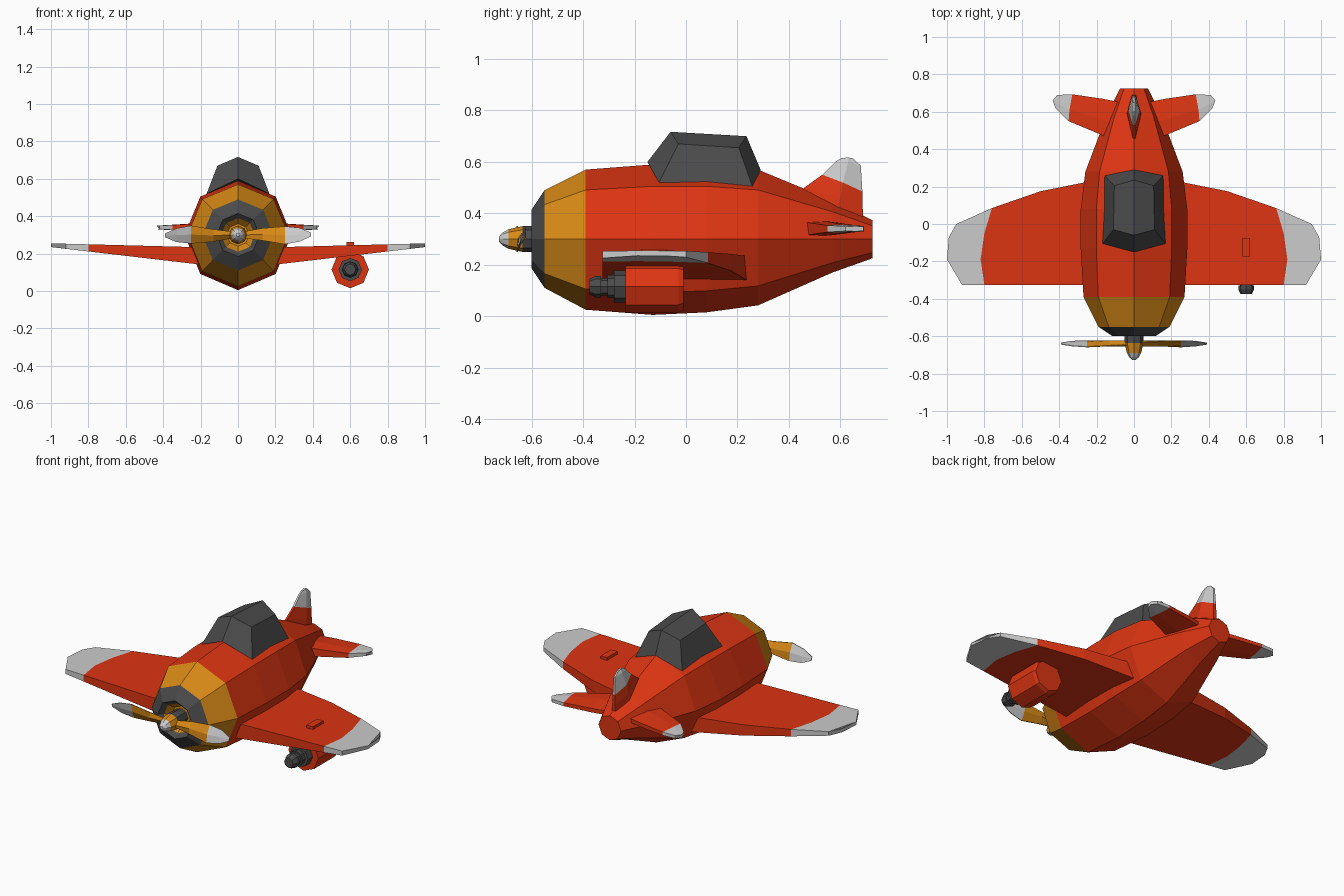
import bpy, bmesh, math

if "Cube" in bpy.data.objects:
    bpy.data.objects.remove(bpy.data.objects["Cube"])


def colour(name, r, g, b):
    m = bpy.data.materials.new(name)
    m.diffuse_color = (r, g, b, 1)
    m.use_nodes = True
    m.node_tree.nodes["Principled BSDF"].inputs["Base Color"].default_value = m.diffuse_color
    return m


RED = colour("red_paint", 0.72, 0.035, 0.006)
ORANGE = colour("orange_paint", 0.68, 0.25, 0.008)
DARK = colour("dark_grey", 0.07, 0.07, 0.07)
LIGHT = colour("light_grey", 0.6, 0.6, 0.6)


def loft(name, ring_sets, mats):
    """Skin each list of rings; mats holds one material per band between rings."""
    me = bpy.data.meshes.new(name)
    slots = list(dict.fromkeys(mats))
    for m in slots:
        me.materials.append(m)
    bm = bmesh.new()
    for rings in ring_sets:
        vs = [[bm.verts.new(p) for p in ring] for ring in rings]
        n = len(vs[0])
        for a, b, m in zip(vs, vs[1:], mats):
            for i in range(n):
                j = (i + 1) % n
                bm.faces.new((a[i], a[j], b[j], b[i])).material_index = slots.index(m)
        bm.faces.new(vs[0]).material_index = slots.index(mats[0])
        bm.faces.new(vs[-1]).material_index = slots.index(mats[-1])
    bmesh.ops.recalc_face_normals(bm, faces=bm.faces)
    bm.to_mesh(me)
    bm.free()
    ob = bpy.data.objects.new(name, me)
    bpy.context.collection.objects.link(ob)
    return ob


def octagon(y, rx, top, bot, cx=0, cz=0.3):
    """Eight-sided section with separate heights above and below its axis."""
    ring = []
    for i in range(8):
        a = i * math.pi / 4
        s = math.sin(a)
        ring.append((cx + rx * math.cos(a), y, cz + s * (top if s > 0 else bot)))
    return ring


def turned(name, profile, mats, cx=0, cz=0.3):
    return loft(name, [[octagon(y, r, r, r, cx, cz) for y, r in profile]], mats)


def blade(name, stations, mats, places):
    """Stations run along the span; each point is (span, chord, low, high)."""
    loft(name, [[[f(s, c, hi) for s, c, lo, hi in st] +
                 [f(s, c, lo) for s, c, lo, hi in reversed(st)] for st in stations]
                for f in places], mats)


def sides(s, c, t):
    return (s, c, t)


def sides_left(s, c, t):
    return (-s, c, t)


# Fuselage with recessed cowl opening: y, half width, height above, depth below
body = [(-0.54, .06, .06, .06), (-0.575, .09, .09, .09), (-0.60, .115, .115, .115),
        (-0.55, .19, .19, .19), (-0.39, .27, .27, .275), (-0.13, .285, .29, .295),
        (0.08, .285, .29, .285), (0.28, .26, .27, .258), (0.57, .15, .15, .13),
        (0.725, .075, .073, .075)]
loft("fuselage", [[octagon(*r) for r in body]], [ORANGE, DARK, DARK, ORANGE] + [RED] * 5)

# Faceted canopy
half = [((0, -.15, .60), (0, -.06, .717)), ((.168, -.105, .52), (.11, -.03, .67)),
        ((.158, .26, .50), (.105, .205, .655)), ((0, .29, .57), (0, .235, .70))]
ring_pair = []
for k in (0, 1):
    right = [p[k] for p in half]
    ring_pair.append(right + [(-x, y, z) for x, y, z in right[2:0:-1]])
canopy = loft("canopy", [ring_pair], [DARK])
bm = bmesh.new()
bm.from_mesh(canopy.data)
bm.faces.ensure_lookup_table()
# split the caps along the centre line so the roof is ridged
for f in [f for f in bm.faces if len(f.verts) == 6]:
    mid = [v for v in f.verts if abs(v.co.x) < 1e-5]
    bmesh.utils.face_split(f, mid[0], mid[1])
bm.to_mesh(canopy.data)
bm.free()

# Main wings
plan = [[(.2, -.325), (.2, -.19), (.2, -.03), (.2, .235)],
        [(.5, -.325), (.5, -.19), (.5, -.03), (.5, .175)],
        [(.8, -.325), (.82, -.19), (.80, -.05), (.76, .085)],
        [(.92, -.325), (1.0, -.19), (.99, -.07), (.95, 0.0)]]
wing = [[(x, y, .145 + .117 * (x - .23), .235 + .026 * (x - .23)) for x, y in st] for st in plan]
blade("wings", wing, [RED, RED, LIGHT], [sides, sides_left])

# Tailplanes
plan = [[(.07, .43, .028), (.07, .53, .032), (.07, .65, .012)],
        [(.17, .475, .024), (.17, .56, .026), (.17, .67, .012)],
        [(.35, .55, .013), (.345, .61, .015), (.33, .693, .01)],
        [(.42, .62, .009), (.435, .66, .01), (.41, .69, .009)]]
tail = [[(x, y, .34 - t, .34 + t) for x, y, t in st] for st in plan]
blade("tailplanes", tail, [RED, RED, LIGHT], [sides, sides_left])

# Fin
plan = [[(.38, .38, .01), (.36, .57, .04), (.35, .69, .012)],
        [(.50, .46, .006), (.46, .60, .036), (.43, .687, .01)],
        [(.55, .53, .006), (.52, .61, .03), (.485, .686, .008)],
        [(.60, .58, .005), (.60, .63, .016), (.585, .68, .005)],
        [(.615, .605, .004), (.617, .63, .007), (.614, .65, .004)]]
fin = [[(z, y, -t, t) for z, y, t in st] for st in plan]
blade("fin", fin, [RED, RED, LIGHT, LIGHT], [lambda s, c, t: (t, c, s)])

# Propeller hub, spinner and two blades
turned("spinner", [(-.53, .045), (-.60, .05), (-.635, .05), (-.66, .045), (-.69, .038),
                   (-.712, .026), (-.727, .01)],
       [DARK, DARK, ORANGE, ORANGE, LIGHT, LIGHT])
prop = []
for s, lo, hi, t in [(.03, -.018, .018, .016), (.13, -.03, .036, .015), (.25, -.05, .046, .010),
                     (.33, -.035, .038, .006), (.39, -.008, .012, .002)]:
    prop.append([(s, lo, -.002, .002), (s, (lo + hi) / 2, -t, t), (s, hi, -.002, .002)])


def prop_place(k):
    return lambda s, c, t: (k * s, -.64 + .35 * c + t, .3 + k * c)


blade("propeller_blades", prop, [ORANGE, ORANGE, LIGHT, LIGHT], [prop_place(1), prop_place(-1)])

# Wing pod with stepped nozzle, and the mount that pokes through the wing
turned("wing_pod", [(-.235, .1), (-.03, .1), (-.01, .092)], [RED, RED], .6, .115)
turned("pod_nozzle", [(-.20, .062), (-.28, .062), (-.28, .045), (-.305, .045), (-.305, .034),
                      (-.33, .034), (-.33, .042), (-.35, .042), (-.375, .03)],
       [DARK] * 8, .6, .115)
bpy.ops.mesh.primitive_cube_add(size=1, location=(.6, -.125, .2))
mount = bpy.context.object
mount.name = "pod_mount"
mount.scale = (.042, .1, .122)
mount.data.materials.append(RED)
